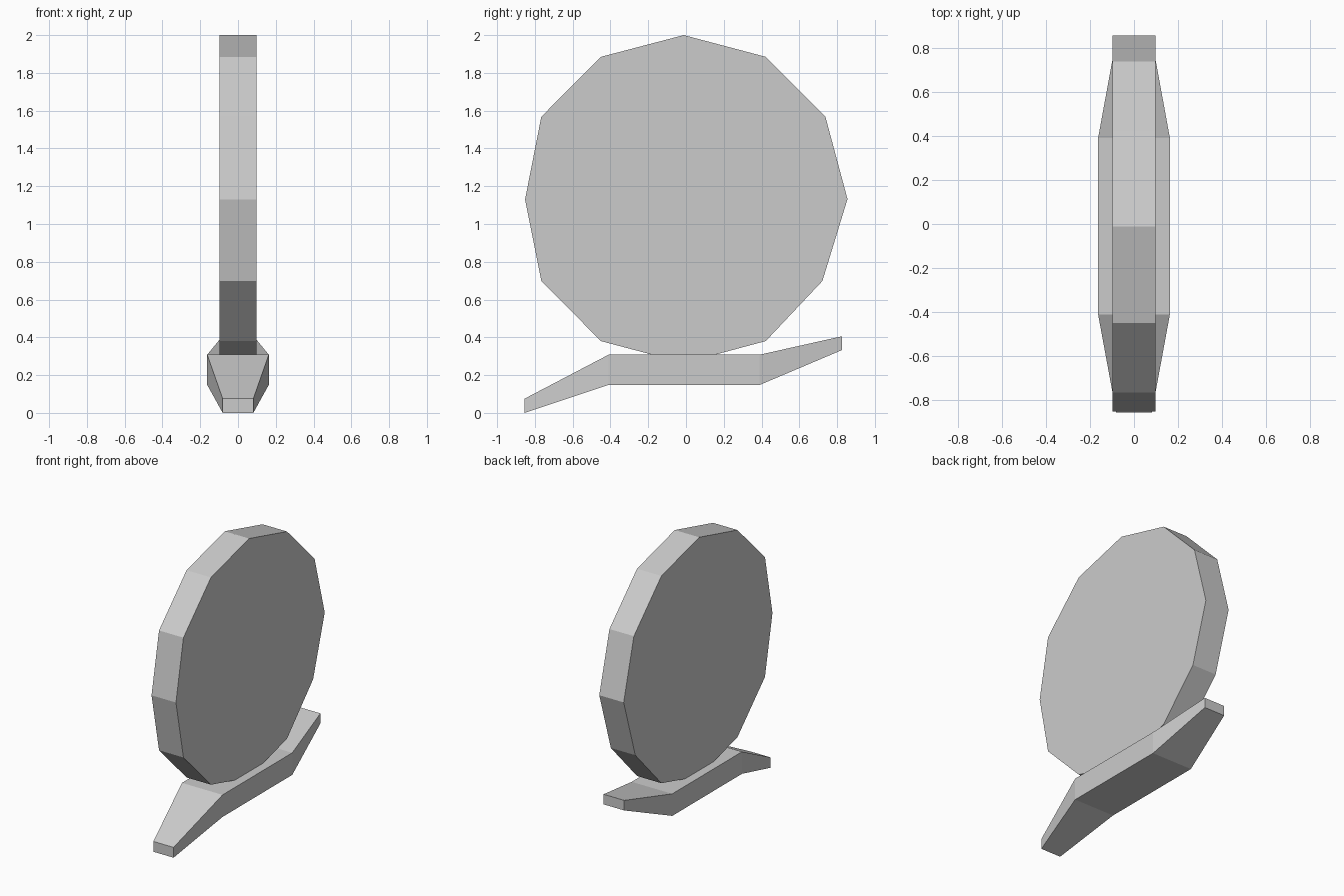
import bpy, bmesh

if "Cube" in bpy.data.objects:
    bpy.data.objects.remove(bpy.data.objects["Cube"])


def loft(name, rings):
    """Flat-faced solid skinned through matching rings, capped at both ends."""
    bm = bmesh.new()
    loops = [[bm.verts.new(p) for p in ring] for ring in rings]
    n = len(loops[0])
    for a, b in zip(loops, loops[1:]):
        for i in range(n):
            j = (i + 1) % n
            bm.faces.new((a[i], a[j], b[j], b[i]))
    bm.faces.new(loops[0])
    bm.faces.new(loops[-1])
    bmesh.ops.recalc_face_normals(bm, faces=bm.faces)
    mesh = bpy.data.meshes.new(name)
    bm.to_mesh(mesh)
    bm.free()
    obj = bpy.data.objects.new(name, mesh)
    bpy.context.collection.objects.link(obj)
    return obj


# Twelve-sided upright disc, profile as (y, z)
profile = [(-0.012, 2.0), (0.422, 1.885), (0.738, 1.568), (0.855, 1.132),
           (0.722, 0.698), (0.422, 0.38), (-0.012, 0.264), (-0.45, 0.38),
           (-0.766, 0.698), (-0.852, 1.13), (-0.766, 1.568), (-0.45, 1.885)]
loft("disc", [[(x, y, z) for y, z in profile] for x in (-0.098, 0.098)])

# Tapered, bent base bar: sections as (y, half width, bottom z, top z)
sections = [(-0.855, 0.081, 0.0, 0.075), (-0.41, 0.163, 0.148, 0.308),
            (0.39, 0.163, 0.148, 0.308), (0.827, 0.083, 0.333, 0.406)]
loft("base_bar", [[(-w, y, lo), (w, y, lo), (w, y, hi), (-w, y, hi)]
                  for y, w, lo, hi in sections])
